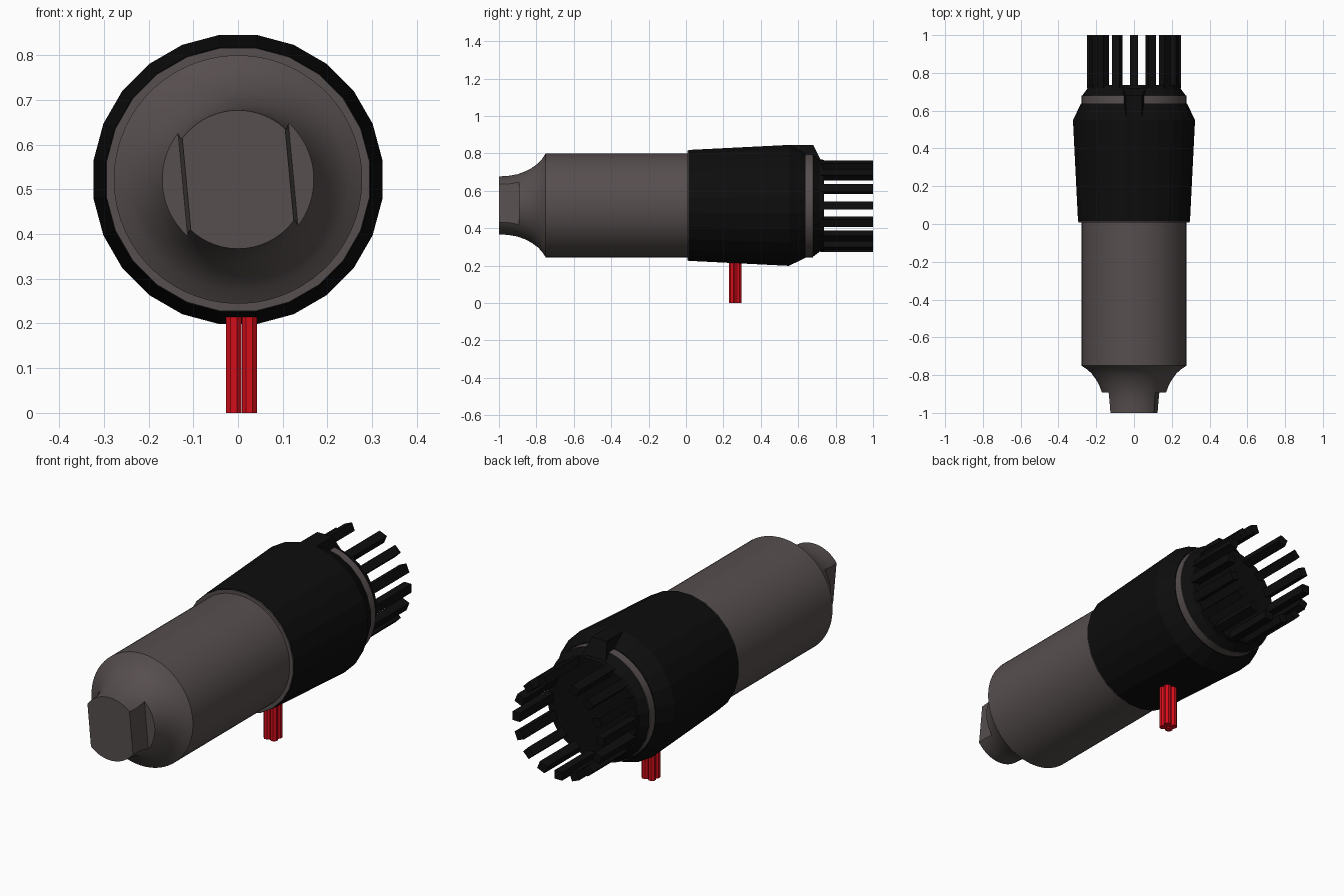
import bpy, bmesh, math
from mathutils import Matrix, Vector

if "Cube" in bpy.data.objects:
    bpy.data.objects.remove(bpy.data.objects["Cube"])

ZC = 0.522  # height of the main axis


def material(name, rgb):
    m = bpy.data.materials.new(name)
    m.diffuse_color = (*rgb, 1)
    m.use_nodes = True
    m.node_tree.nodes["Principled BSDF"].inputs["Base Color"].default_value = m.diffuse_color
    return m


GREY = material("warm_grey", (0.095, 0.077, 0.077))
BLACK = material("black", (0.004, 0.004, 0.004))
RED = material("red", (0.65, 0.004, 0.01))


def finish(name, bm, mat, smooth=None):
    bmesh.ops.recalc_face_normals(bm, faces=bm.faces)
    me = bpy.data.meshes.new(name)
    bm.to_mesh(me)
    bm.free()
    ob = bpy.data.objects.new(name, me)
    bpy.context.collection.objects.link(ob)
    me.materials.append(mat)
    if smooth:
        bpy.ops.object.select_all(action='DESELECT')
        bpy.context.view_layer.objects.active = ob
        ob.select_set(True)
        bpy.ops.object.shade_smooth_by_angle(angle=math.radians(smooth))
    return ob


def lathe(name, profile, n, mat, smooth=None):
    """Capped turned part along y from (y, radius) pairs."""
    bm = bmesh.new()
    rings = []
    for y, r in profile:
        angles = [(i + 0.5) * math.tau / n for i in range(n)]
        rings.append([bm.verts.new((r * math.sin(a), y, ZC + r * math.cos(a))) for a in angles])
    for a, b in zip(rings, rings[1:]):
        for i in range(n):
            j = (i + 1) % n
            bm.faces.new((a[i], a[j], b[j], b[i]))
    bm.faces.new(rings[0])
    bm.faces.new(rings[-1])
    return finish(name, bm, mat, smooth)


# Body with a flared nose
body = lathe("body", [(-1, 0.155), (-0.95, 0.158), (-0.9, 0.167), (-0.86, 0.182), (-0.825, 0.2),
                      (-0.79, 0.226), (-0.77, 0.248), (-0.75, 0.278), (0.68, 0.278)], 64, GREY)

# Two slightly twisted flats cut into the nose tip
twist = Matrix.Translation((0, 0, ZC)) @ Matrix.Rotation(-0.093, 4, 'Y')
bm = bmesh.new()
for s in (-1, 1):
    new = bmesh.ops.create_cube(bm, size=1)["verts"]
    for v in new:
        outer = v.co.x > 0
        front = v.co.y < 0
        x = 0.3 if outer else (0.114 if front else 0.124)
        v.co = twist @ Vector((s * x, -1.02 if front else -0.893, v.co.z * 0.6))
cutter = finish("flat_cutter", bm, GREY)
cutter.hide_render = True
cutter.hide_viewport = True
mod = body.modifiers.new("flats", 'BOOLEAN')
mod.operation = 'DIFFERENCE'
mod.object = cutter
mod.solver = 'EXACT'
dg = bpy.context.evaluated_depsgraph_get()
cut_mesh = bpy.data.meshes.new_from_object(body.evaluated_get(dg))
body.modifiers.clear()
body.data = cut_mesh
bpy.data.objects.remove(cutter)
bpy.context.view_layer.objects.active = body
body.select_set(True)
bpy.ops.object.shade_smooth_by_angle(angle=math.radians(28))

# Grey collar face and faceted grip sleeve
lathe("collar", [(0.008, 0.297), (0.02, 0.297)], 24, GREY)
lathe("grip_sleeve", [(0.014, 0.299), (0.55, 0.326), (0.638, 0.283)], 24, BLACK)

# Rear cap
lathe("rear_cap", [(0.678, 0.278), (0.715, 0.25), (0.737, 0.245)], 24, BLACK)

# Raised spine on top of the sleeve
bm = bmesh.new()
side = [(0.5, 0.72), (0.5, 0.838), (0.55, 0.845), (0.68, 0.845), (0.735, 0.735), (0.735, 0.70)]
loops = [[bm.verts.new((s * (0.042 if z > 0.8 else 0.075), y, z)) for y, z in side] for s in (-1, 1)]
for lp in loops:
    bm.faces.new(lp)
for i in range(len(side)):
    j = (i + 1) % len(side)
    bm.faces.new((loops[0][i], loops[0][j], loops[1][j], loops[1][i]))
finish("top_spine", bm, BLACK)

# Ring of prongs at the back, with the top position left empty
bm = bmesh.new()
for i in range(1, 16):
    m = (Matrix.Translation((0, 0, ZC)) @ Matrix.Rotation(i * math.tau / 16, 4, 'Y')
         @ Matrix.Translation((0, 0.86, 0.23)) @ Matrix.Diagonal((0.043, 0.28, 0.04, 1)))
    bmesh.ops.create_cube(bm, size=1, matrix=m)
finish("rear_prongs", bm, BLACK)

# Bundle of red wires underneath
bm = bmesh.new()
for x in (-0.0095, 0.0255):
    for y in (0.246, 0.279):
        bmesh.ops.create_cone(bm, cap_ends=True, segments=8, radius1=0.0185, radius2=0.0185, depth=0.26,
                              matrix=Matrix.Translation((x, y, 0.13)) @ Matrix.Rotation(math.pi / 8, 4, 'Z'))
finish("red_wires", bm, RED)
